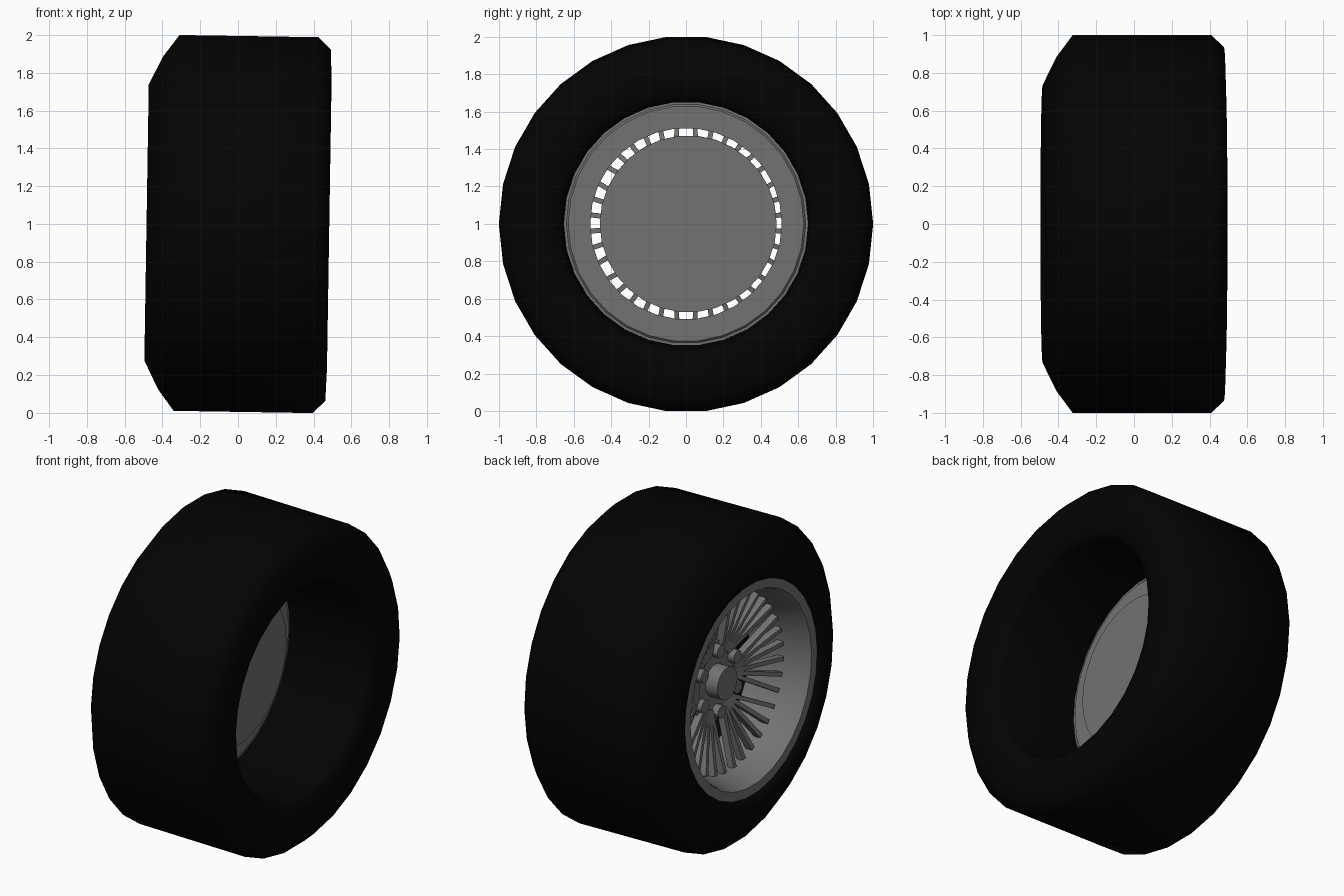
import bpy, bmesh, math
from mathutils import Matrix, Vector

if "Cube" in bpy.data.objects:
    bpy.data.objects.remove(bpy.data.objects["Cube"], do_unlink=True)

SIDES = 30
# The whole wheel leans slightly about its centre
PLACE = Matrix.Translation((0, 0, 1)) @ Matrix.Rotation(0.016, 4, 'Y')


def material(name, value):
    m = bpy.data.materials.new(name)
    m.use_nodes = True
    colour = (value, value, value, 1)
    m.diffuse_color = colour
    bsdf = m.node_tree.nodes["Principled BSDF"]
    bsdf.inputs["Base Color"].default_value = colour
    bsdf.inputs["Roughness"].default_value = 0.7
    return m


RUBBER = material("black_rubber", 0.001)
METAL = material("grey_metal", 0.17)


def finish(name, bm, mat, smooth=None):
    bmesh.ops.recalc_face_normals(bm, faces=bm.faces)
    mesh = bpy.data.meshes.new(name)
    bm.to_mesh(mesh)
    bm.free()
    mesh.materials.append(mat)
    obj = bpy.data.objects.new(name, mesh)
    bpy.context.collection.objects.link(obj)
    obj.matrix_world = PLACE
    if smooth:
        bpy.ops.object.select_all(action='DESELECT')
        obj.select_set(True)
        bpy.context.view_layer.objects.active = obj
        bpy.ops.object.shade_smooth_by_angle(angle=math.radians(smooth))


def polar(x, r, a):
    return Vector((x, r * math.sin(a), r * math.cos(a)))


def turned(name, profile, mat, smooth):
    """Turn a closed (x, radius) profile around the axle."""
    bm = bmesh.new()
    loops = [[bm.verts.new(polar(x, r, 2 * math.pi * (i + 0.5) / SIDES)) for x, r in profile]
             for i in range(SIDES)]
    for i, here in enumerate(loops):
        there = loops[(i + 1) % SIDES]
        for k in range(len(profile)):
            j = (k + 1) % len(profile)
            bm.faces.new((here[k], here[j], there[j], there[k]))
    finish(name, bm, mat, smooth)


def cylinder(bm, x0, x1, r, sides, y=0, z=0):
    bmesh.ops.create_cone(
        bm, cap_ends=True, segments=sides, radius1=r, radius2=r, depth=x1 - x0,
        matrix=Matrix.Translation(((x0 + x1) / 2, y, z)) @ Matrix.Rotation(math.pi / 2, 4, 'Y'))


def bar(bm, start, end, width, depth):
    """A straight box between two points, its depth along the axle."""
    along = (end - start).normalized()
    side = along.cross(Vector((1, 0, 0))).normalized()
    turn = Matrix((along, side, side.cross(along))).transposed().to_4x4()
    size = Matrix.Diagonal(((end - start).length, width, depth, 1))
    bmesh.ops.create_cube(bm, size=1,
                          matrix=Matrix.Translation((start + end) / 2) @ turn @ size)


# Tyre: wide shoulder on the spoke side, deep open bore on the other
turned("tyre", [(-0.45, 0.655), (-0.482, 0.70), (-0.484, 0.735), (-0.41, 0.885),
                (-0.325, 1.0), (0.41, 1.0), (0.477, 0.935), (0.483, 0.76),
                (0.465, 0.685), (0.43, 0.66), (-0.08, 0.653)], RUBBER, 85)

# Rim barrel: flat lip, tapering dish and flat inner flange
turned("rim_barrel", [(-0.43, 0.667), (-0.455, 0.667), (-0.455, 0.605), (-0.435, 0.595),
                      (-0.36, 0.575), (-0.10, 0.512), (-0.085, 0.512),
                      (-0.085, 0.63), (-0.095, 0.64), (-0.095, 0.657)], METAL, 30)

# Brake disc on the inner side, a little off centre
bm = bmesh.new()
cylinder(bm, -0.03, 0.0, 0.473, SIDES, y=0.012)
finish("brake_disc", bm, METAL)

# Hub: mounting plate, axle and centre cap
bm = bmesh.new()
cylinder(bm, -0.205, -0.155, 0.24, SIDES)
cylinder(bm, -0.17, -0.02, 0.12, 20)
finish("hub_plate", bm, METAL, 30)
bm = bmesh.new()
cylinder(bm, -0.29, -0.18, 0.10, 20)
finish("centre_cap", bm, METAL, 30)

# Six wheel nuts around the cap
bm = bmesh.new()
for i in range(6):
    p = polar(0, 0.19, i * math.pi / 3)
    cylinder(bm, -0.25, -0.19, 0.04, 12, y=p.y, z=p.z)
finish("wheel_nuts", bm, METAL, 30)

# Six fans of spokes, each spreading outward from between two nuts
bm = bmesh.new()
for fan in range(6):
    middle = math.radians(30 + 60 * fan)
    for spread in (5, 15, 25):
        for s in (-1, 1):
            a = math.radians(s * spread)
            bar(bm, polar(-0.195, 0.18, middle + a * 0.45),
                polar(-0.28, 0.55, middle + a), 0.026, 0.045)
finish("spokes", bm, METAL)
